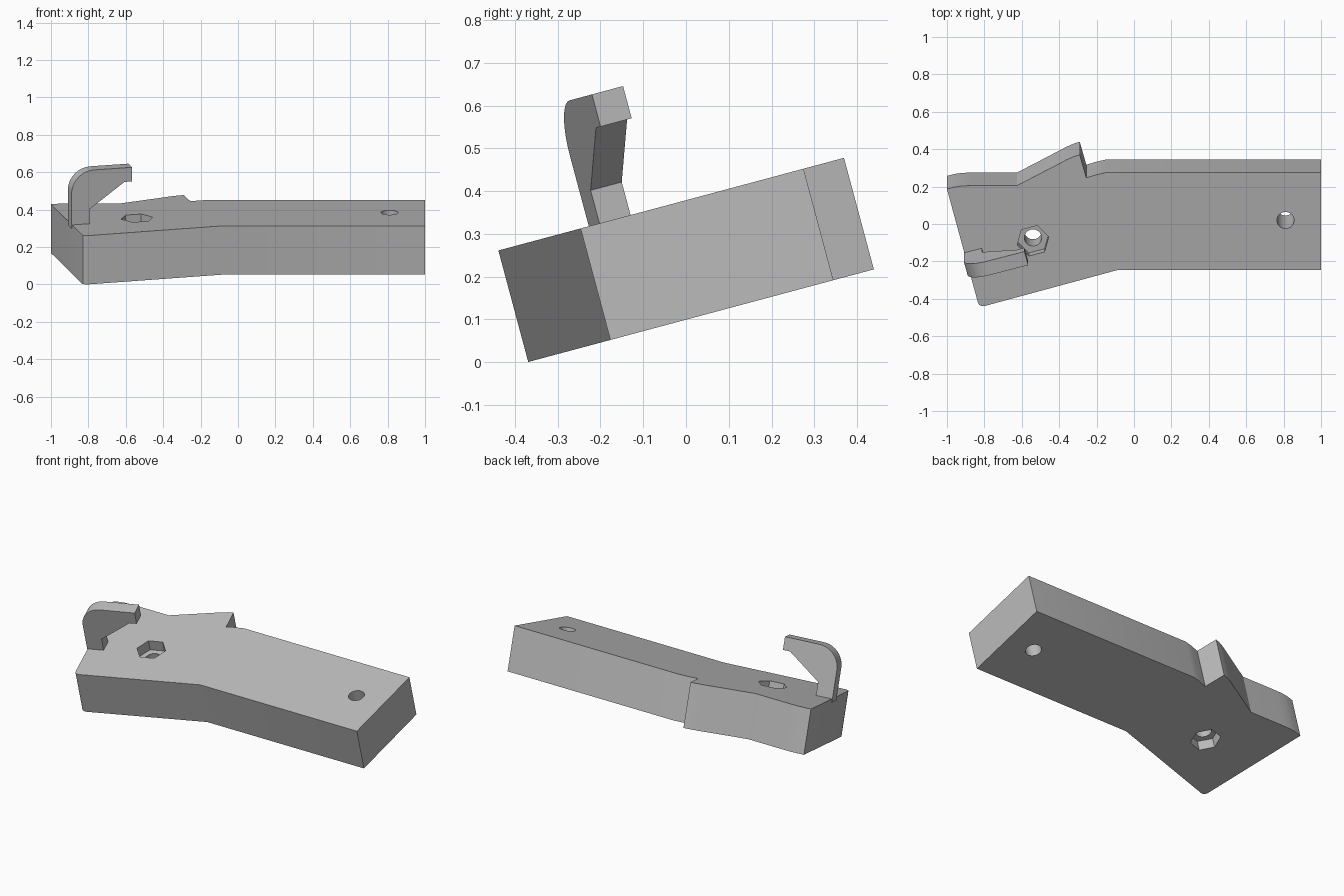
import bpy, bmesh
from math import radians, sin, cos, pi
from mathutils import Matrix, Vector

cube = bpy.data.objects.get("Cube")
if cube:
    bpy.data.objects.remove(cube, do_unlink=True)

TILT = radians(15)
THICK = 0.27
PLACE = Matrix.Translation((0, -0.37, 0)) @ Matrix.Rotation(TILT, 4, 'X')

grey = bpy.data.materials.new("plain_grey")
grey.use_nodes = True
grey.diffuse_color = (0.5, 0.5, 0.5, 1)
grey.node_tree.nodes["Principled BSDF"].inputs["Base Color"].default_value = (0.5, 0.5, 0.5, 1)


def prism(name, outline, low, high, frame):
    """Extrude a flat outline along the local z axis of a frame."""
    bm = bmesh.new()
    face = bm.faces.new([bm.verts.new((x, y, low)) for x, y in outline])
    ext = bmesh.ops.extrude_face_region(bm, geom=[face])
    top = [g for g in ext["geom"] if isinstance(g, bmesh.types.BMVert)]
    bmesh.ops.translate(bm, vec=(0, 0, high - low), verts=top)
    bmesh.ops.recalc_face_normals(bm, faces=bm.faces[:])
    mesh = bpy.data.meshes.new(name)
    bm.to_mesh(mesh)
    bm.free()
    mesh.materials.append(grey)
    obj = bpy.data.objects.new(name, mesh)
    bpy.context.collection.objects.link(obj)
    obj.matrix_world = frame
    return obj


def ring(x, y, radius, sides, turn=0):
    return [(x + radius * cos(turn + 2 * pi * i / sides),
             y + radius * sin(turn + 2 * pi * i / sides)) for i in range(sides)]


def smooth(obj):
    bpy.ops.object.select_all(action='DESELECT')
    obj.select_set(True)
    bpy.context.view_layer.objects.active = obj
    bpy.ops.object.shade_smooth_by_angle(angle=radians(25))


# Bent block with a notch and swept hump along its back edge
outline = [(-0.835, 0.022), (-0.828, 0.008), (-0.815, 0.001), (-0.80, 0.001),
           (-0.09, 0.20), (1, 0.20), (1, 0.74), (-0.15, 0.74),
           (-0.20, 0.728), (-0.255, 0.711), (-0.29, 0.838), (-0.32, 0.829),
           (-0.36, 0.811), (-0.40, 0.789), (-0.625, 0.668), (-0.87, 0.668),
           (-0.92, 0.666), (-0.96, 0.66), (-1, 0.649)]
block = prism("block", outline, 0, THICK, PLACE)

# Screw holes and hexagonal recesses on both faces
hole_y, nut_y = 0.476, 0.362
cutters = [
    prism("right_hole_cutter", ring(0.81, hole_y, 0.046, 32), -0.1, 0.4, PLACE),
    prism("left_hole_cutter", ring(-0.54, nut_y, 0.046, 32), -0.1, 0.4, PLACE),
    prism("upper_hex_cutter", ring(-0.54, nut_y, 0.087, 6, TILT), THICK - 0.065, 0.4, PLACE),
    prism("lower_hex_cutter", ring(-0.54, nut_y, 0.087, 6, TILT), -0.1, 0.065, PLACE),
]
bpy.context.view_layer.objects.active = block
for cutter in cutters:
    mod = block.modifiers.new("cut", 'BOOLEAN')
    mod.operation = 'DIFFERENCE'
    mod.solver = 'EXACT'
    mod.object = cutter
    bpy.ops.object.modifier_apply(modifier=mod.name)
for cutter in cutters:
    bpy.data.objects.remove(cutter, do_unlink=True)
smooth(block)

# Hook: side profile with a rounded shoulder, turned to follow the bent end
R, TOP = 0.125, 0.566
shoulder = [(R - R * cos(a), TOP - R + R * sin(a))
            for a in (i * pi / 20 for i in range(11))]
profile = [(0, THICK - 0.02)] + shoulder + [
    (0.336, TOP), (0.336, 0.488), (0.293, 0.488), (0.1, 0.35), (0.1, THICK - 0.02)]
turn = Matrix.Translation((-0.89, 0.22, 0)) @ Matrix.Rotation(TILT, 4, 'Z')
hook_frame = PLACE @ turn @ Matrix.Rotation(pi / 2, 4, 'X')
hook = prism("hook", profile, -0.078, 0, hook_frame)
smooth(hook)
